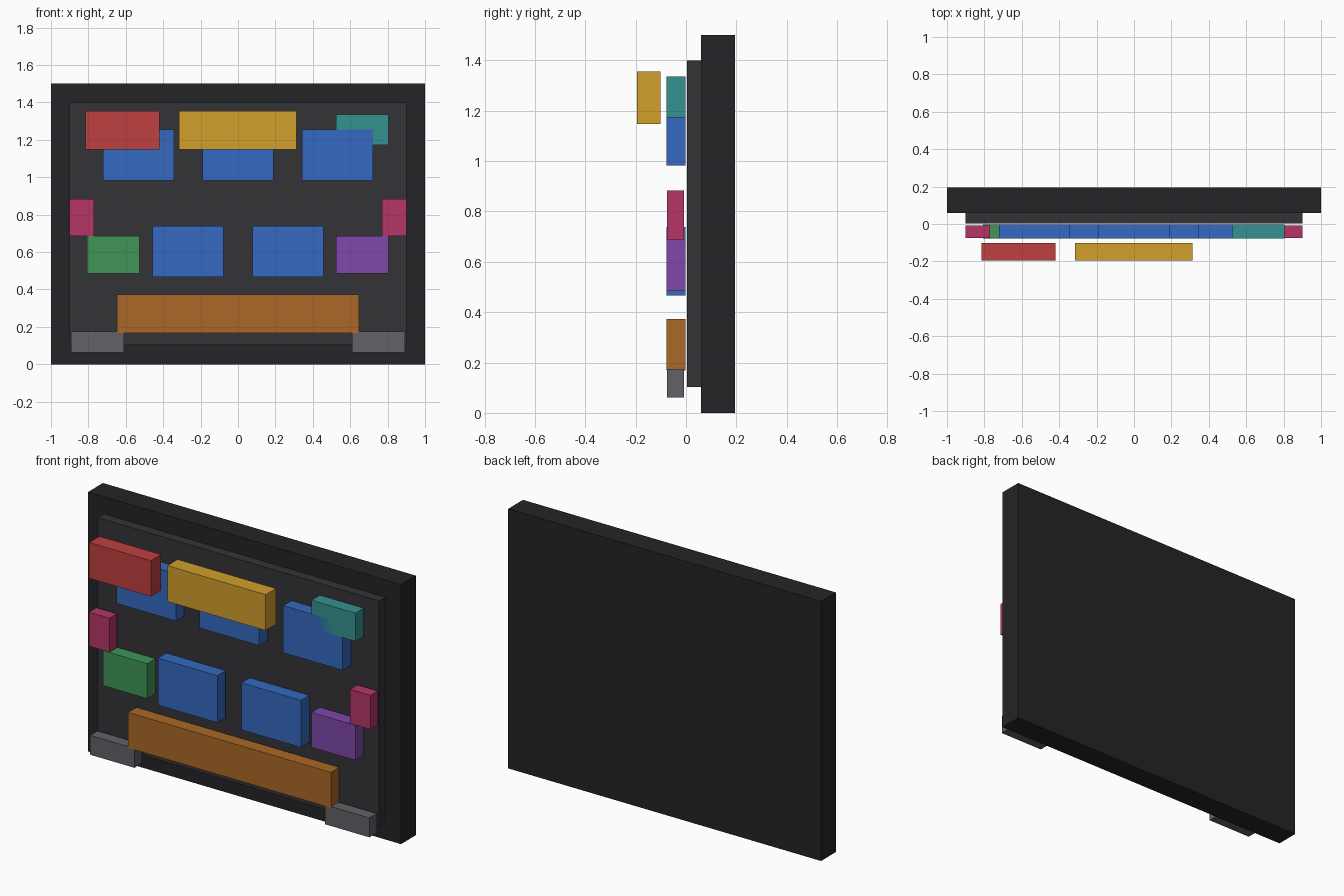
import bpy

if "Cube" in bpy.data.objects:
    bpy.data.objects.remove(bpy.data.objects["Cube"])


def material(name, rgb):
    mat = bpy.data.materials.new(name)
    mat.diffuse_color = (*rgb, 1)
    mat.use_nodes = True
    mat.node_tree.nodes["Principled BSDF"].inputs["Base Color"].default_value = mat.diffuse_color
    return mat


def block(name, x, y, z, mat):
    """Box spanning the given (min, max) ranges."""
    spans = (x, y, z)
    bpy.ops.mesh.primitive_cube_add(size=1, location=[(a + b) / 2 for a, b in spans])
    ob = bpy.context.object
    ob.name = name
    ob.scale = [b - a for a, b in spans]
    bpy.ops.object.transform_apply(location=False, rotation=False, scale=True)
    ob.data.materials.append(mat)
    return ob


frame_mat = material("frame_black", (0.018, 0.018, 0.021))
panel_mat = material("panel_charcoal", (0.034, 0.034, 0.039))
red = material("red", (0.52, 0.05, 0.05))
yellow = material("yellow", (0.64, 0.35, 0.025))
blue = material("blue", (0.035, 0.14, 0.53))
teal = material("teal", (0.035, 0.29, 0.28))
pink = material("pink", (0.46, 0.035, 0.14))
green = material("green", (0.05, 0.30, 0.095))
purple = material("purple", (0.21, 0.065, 0.40))
orange = material("orange", (0.40, 0.14, 0.02))
grey = material("grey", (0.12, 0.12, 0.14))

# Depth layers
MID = (-0.078, -0.002)
SHALLOW = (-0.075, -0.007)
FRONT = (-0.195, -0.101)

# Backing board and raised inner panel
block("back_board", (-1, 1), (0.06, 0.195), (0, 1.5), frame_mat)
block("inner_panel", (-0.9, 0.9), (0.004, 0.06), (0.103, 1.4), panel_mat)

# Blue blocks: three above, two below
for row, z0, centres in (("upper", 0.983, (-0.533, 0, 0.533)),
                         ("lower", 0.466, (-0.267, 0.267))):
    for i, c in enumerate(centres):
        block(f"{row}_blue_block_{i + 1}", (c - 0.19, c + 0.19), MID, (z0, z0 + 0.272), blue)

# Single blocks
block("red_front_block", (-0.815, -0.42), FRONT, (1.148, 1.355), red)
block("yellow_front_block", (-0.315, 0.313), FRONT, (1.148, 1.355), yellow)
block("teal_block", (0.524, 0.805), MID, (1.172, 1.335), teal)
block("green_block", (-0.807, -0.526), MID, (0.485, 0.687), green)
block("purple_block", (0.524, 0.805), MID, (0.485, 0.687), purple)
block("orange_bar", (-0.648, 0.648), MID, (0.168, 0.373), orange)

# Mirrored pairs at the sides and bottom corners
for side, s in (("left", -1), ("right", 1)):
    for name, a, b, z, mat in (("side_block", 0.769, 0.9, (0.687, 0.884), pink),
                               ("corner_foot", 0.61, 0.892, (0.062, 0.174), grey)):
        block(f"{side}_{name}", tuple(sorted((s * a, s * b))), SHALLOW, z, mat)
